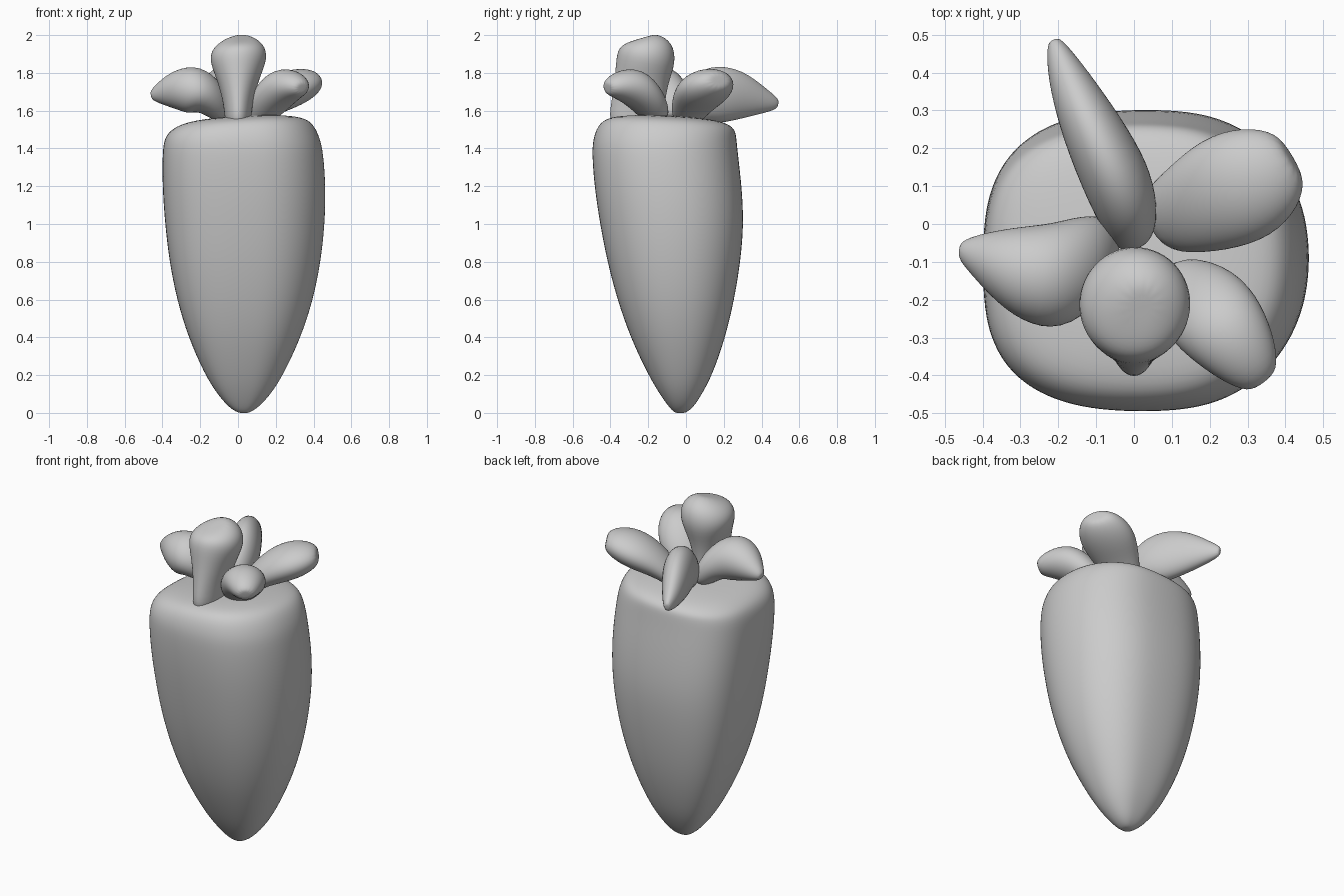
import bpy, bmesh
from math import cos, sin, pi
from mathutils import Vector


def loft(name, rings):
    """Skin a list of point rings, cap both ends, subdivide and smooth."""
    bm = bmesh.new()
    rows = [[bm.verts.new(p) for p in r] for r in rings]
    n = len(rows[0])
    for a, b in zip(rows, rows[1:]):
        for i in range(n):
            j = (i + 1) % n
            bm.faces.new((a[i], a[j], b[j], b[i]))
    for row in (rows[0], rows[-1]):
        mid = bm.verts.new(sum((v.co for v in row), Vector()) / n)
        for i in range(n):
            bm.faces.new((row[i], row[(i + 1) % n], mid))
    bmesh.ops.recalc_face_normals(bm, faces=bm.faces)
    for f in bm.faces:
        f.smooth = True
    me = bpy.data.meshes.new(name)
    bm.to_mesh(me)
    bm.free()
    ob = bpy.data.objects.new(name, me)
    bpy.context.collection.objects.link(ob)
    ob.modifiers.new("smooth", 'SUBSURF').levels = 2
    ob.modifiers["smooth"].render_levels = 2
    return ob


def spow(v, e):
    return abs(v) ** e * (1 if v > 0 else -1)


def body_ring(z, x0, x1, y0, y1, n=32):
    """Rounded-square section, a little squarer on the left."""
    pts = []
    for i in range(n):
        a = 2 * pi * i / n
        e = 2 / (2.5 - 0.3 * cos(a))
        x = (x0 + x1) / 2 + (x1 - x0) / 2 * spow(cos(a), e)
        y = (y0 + y1) / 2 + (y1 - y0) / 2 * spow(sin(a), e)
        tilt = 0.05 * x - 0.05 * (y + 0.09) if z > 1.48 else 0
        pts.append(Vector((x, y, z + tilt)))
    return pts


# Root body: z, then left, right, front and back limits
body = [
    (0.00, 0.00, 0.06, -0.06, 0.00), (0.03, -0.05, 0.11, -0.09, 0.04),
    (0.10, -0.11, 0.175, -0.14, 0.085), (0.20, -0.175, 0.24, -0.20, 0.14),
    (0.40, -0.265, 0.335, -0.296, 0.21), (0.60, -0.325, 0.40, -0.365, 0.257),
    (0.80, -0.365, 0.44, -0.418, 0.29), (1.00, -0.388, 0.462, -0.457, 0.308),
    (1.20, -0.402, 0.467, -0.487, 0.297), (1.38, -0.402, 0.453, -0.50, 0.275),
    (1.46, -0.39, 0.435, -0.492, 0.268), (1.52, -0.35, 0.395, -0.46, 0.26),
    (1.55, -0.27, 0.33, -0.39, 0.21), (1.565, -0.12, 0.20, -0.25, 0.08),
]
loft("root_body", [body_ring(*r) for r in body])


def leaf(name, side, secs, n=14):
    """Elliptical sections along a path: x, y, z, half width, half thickness."""
    side = Vector(side).normalized()
    c = [Vector(s[:3]) for s in secs]
    rings = []
    for k, s in enumerate(secs):
        t = c[min(k + 1, len(c) - 1)] - c[max(k - 1, 0)]
        up = t.cross(side).normalized()
        rings.append([c[k] + side * s[3] * cos(2 * pi * i / n)
                      + up * s[4] * sin(2 * pi * i / n) for i in range(n)])
    return loft(name, rings)


# Five stubby leaves fanning out of the crown
leaf("leaf_back", (0.92, 0.4, 0), [
    (0.00, -0.04, 1.56, 0.06, 0.06), (-0.02, 0.05, 1.65, 0.09, 0.13),
    (-0.06, 0.15, 1.69, 0.095, 0.165), (-0.125, 0.28, 1.685, 0.08, 0.14),
    (-0.185, 0.41, 1.65, 0.05, 0.07), (-0.212, 0.485, 1.635, 0.02, 0.03)])
leaf("leaf_right_back", (-0.5, 0.85, 0), [
    (0.06, 0.00, 1.55, 0.09, 0.05), (0.15, 0.035, 1.64, 0.13, 0.08),
    (0.26, 0.09, 1.71, 0.165, 0.105), (0.355, 0.14, 1.745, 0.14, 0.09),
    (0.415, 0.175, 1.76, 0.08, 0.05)])
leaf("leaf_right_front", (0.8, 0.6, 0), [
    (0.10, -0.14, 1.55, 0.08, 0.06), (0.17, -0.20, 1.655, 0.13, 0.09),
    (0.24, -0.28, 1.735, 0.125, 0.11), (0.305, -0.365, 1.735, 0.09, 0.075),
    (0.34, -0.415, 1.72, 0.05, 0.04)])
leaf("leaf_front", (1, 0, 0), [
    (0.00, -0.27, 1.50, 0.07, 0.15), (0.00, -0.255, 1.63, 0.075, 0.145),
    (0.00, -0.235, 1.77, 0.115, 0.145), (0.00, -0.21, 1.88, 0.165, 0.165),
    (0.01, -0.205, 1.955, 0.13, 0.14), (0.02, -0.215, 1.99, 0.06, 0.07)])
leaf("leaf_left", (0.1, 1, 0), [
    (-0.07, -0.06, 1.56, 0.08, 0.05), (-0.14, -0.12, 1.67, 0.15, 0.10),
    (-0.23, -0.14, 1.715, 0.145, 0.14), (-0.33, -0.12, 1.71, 0.115, 0.11),
    (-0.415, -0.085, 1.69, 0.06, 0.06), (-0.46, -0.07, 1.68, 0.025, 0.025)])
